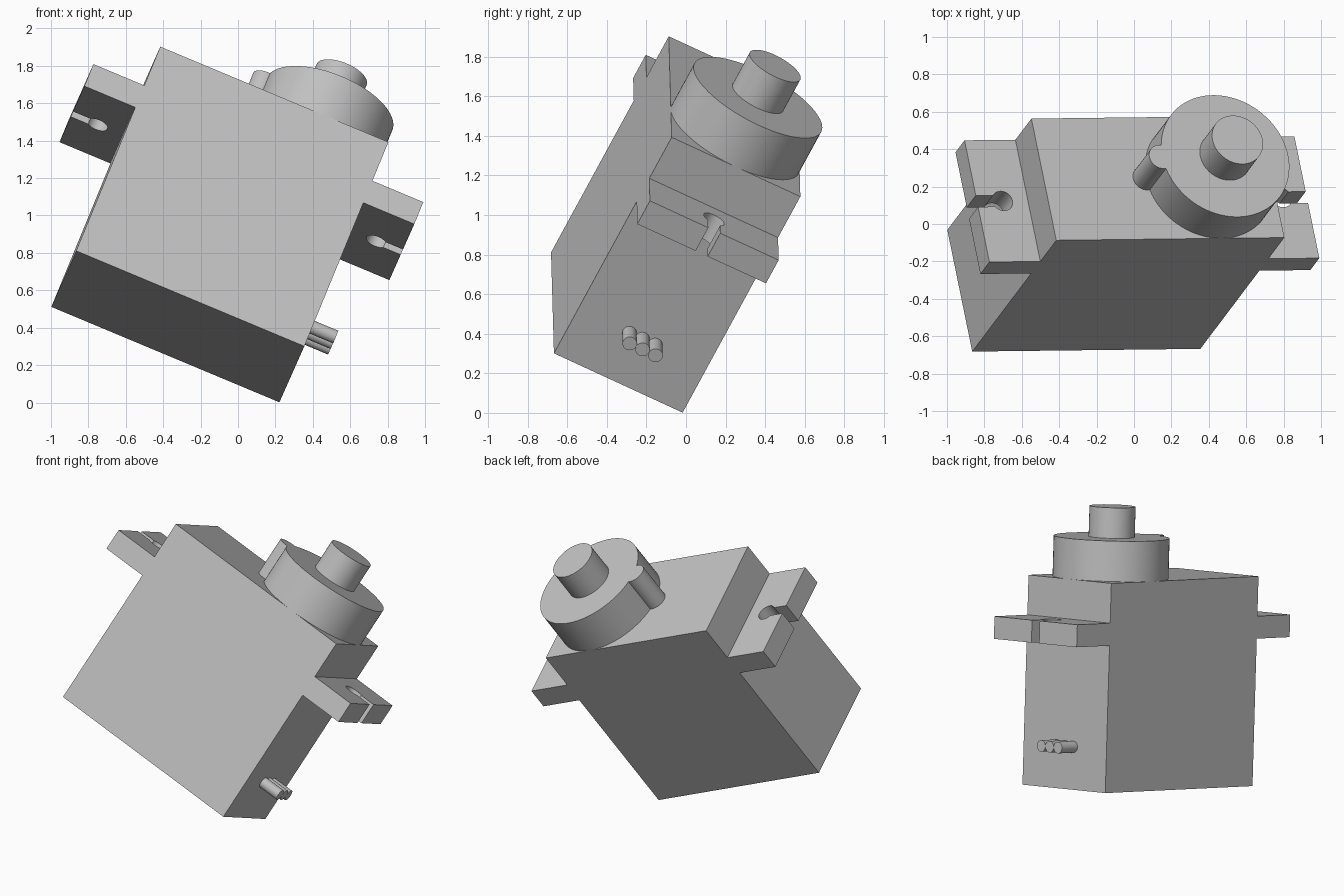
import bpy
import bmesh
from math import acos, cos, sin, pi
from mathutils import Matrix, Vector

default = bpy.data.objects.get("Cube")
if default:
    bpy.data.objects.remove(default, do_unlink=True)

# Single grey material
grey = bpy.data.materials.new("plain_grey")
grey.use_nodes = True
colour = (0.53, 0.53, 0.53, 1)
grey.diffuse_color = colour
grey.node_tree.nodes["Principled BSDF"].inputs["Base Color"].default_value = colour

# Tilted frame: along = length, across = depth, up = shaft direction
along = Vector((0.923, 0.011, -0.386)).normalized()
up = Vector((0.344, 0.450, 0.824))
up = (up - along * up.dot(along)).normalized()
across = up.cross(along)
frame = Matrix((along, across, up)).transposed().to_4x4()
frame.translation = Vector((-0.865, -0.682, 0.811))

LENGTH, DEPTH, HEIGHT = 1.322, 0.7285, 1.322
MID = DEPTH / 2


def arc(cx, cy, r, start, end, steps):
    """Points along an arc, both ends included."""
    angles = [start + (end - start) * i / steps for i in range(steps + 1)]
    return [(cx + r * cos(a), cy + r * sin(a)) for a in angles]


def extrude(name, outline, low, high, turn=Matrix()):
    """Extrude a flat outline along local z, then place it in the tilted frame."""
    bm = bmesh.new()
    base = bm.faces.new([bm.verts.new((x, y, low)) for x, y in outline])
    grown = bmesh.ops.extrude_face_region(bm, geom=[base], use_keep_orig=True)
    top = [v for v in grown["geom"] if isinstance(v, bmesh.types.BMVert)]
    bmesh.ops.translate(bm, verts=top, vec=(0, 0, high - low))
    bm.transform(frame @ turn)
    bmesh.ops.recalc_face_normals(bm, faces=bm.faces)
    mesh = bpy.data.meshes.new(name)
    bm.to_mesh(mesh)
    bm.free()
    mesh.materials.append(grey)
    obj = bpy.data.objects.new(name, mesh)
    bpy.context.collection.objects.link(obj)
    bpy.ops.object.select_all(action="DESELECT")
    obj.select_set(True)
    bpy.context.view_layer.objects.active = obj
    bpy.ops.object.shade_smooth_by_angle(angle=pi / 6)
    return obj


def circle(cx, cy, r, steps):
    return arc(cx, cy, r, 0, 2 * pi, steps)[:-1]


# Case
extrude("case", [(0, 0), (LENGTH, 0), (LENGTH, DEPTH), (0, DEPTH)], 0, HEIGHT)

# Mounting tabs with keyhole slots, the second turned half a circle
reach, hole, slot = 0.295, 0.058, 0.034
opening = acos((hole ** 2 - slot ** 2) ** 0.5 / hole)
keyhole = arc(LENGTH + reach / 2, MID, hole, opening, 2 * pi - opening, 32)
end = LENGTH + reach
tab = [(LENGTH, DEPTH), (end, DEPTH), (end, MID + slot)] + keyhole
tab += [(end, MID - slot), (end, 0), (LENGTH, 0)]
half_turn = Matrix.Translation((LENGTH, DEPTH, 0)) @ Matrix.Rotation(pi, 4, "Z")
extrude("left_tab", tab, 0.929, 1.071)
extrude("right_tab", tab, 0.929, 1.071, half_turn)

# Gear housing: large round joined with a small round on its inner side
big, small, gap = MID, 0.071, 0.369
hub = LENGTH - big
a = acos((gap ** 2 + big ** 2 - small ** 2) / (2 * gap * big))
b = acos((big ** 2 - gap ** 2 - small ** 2) / (2 * gap * small))
housing = arc(hub, MID, big, a - pi, pi - a, 80)
housing += arc(hub - gap, MID, small, pi - b, pi + b, 20)[1:-1]
extrude("gear_housing", housing, HEIGHT, 1.577)

# Output shaft
extrude("output_shaft", circle(hub, MID, 0.145, 64), 1.577, 1.77)

# Three cable stubs leaving the end of the case
wire = 0.0365
lay_along = Matrix.Translation((LENGTH, MID, 0.27)) @ Matrix.Rotation(pi / 2, 4, "Y")
for i in (-1, 0, 1):
    extrude(f"cable_{i + 2}", circle(0, i * 2 * wire, wire, 32), 0, 0.14, lay_along)
